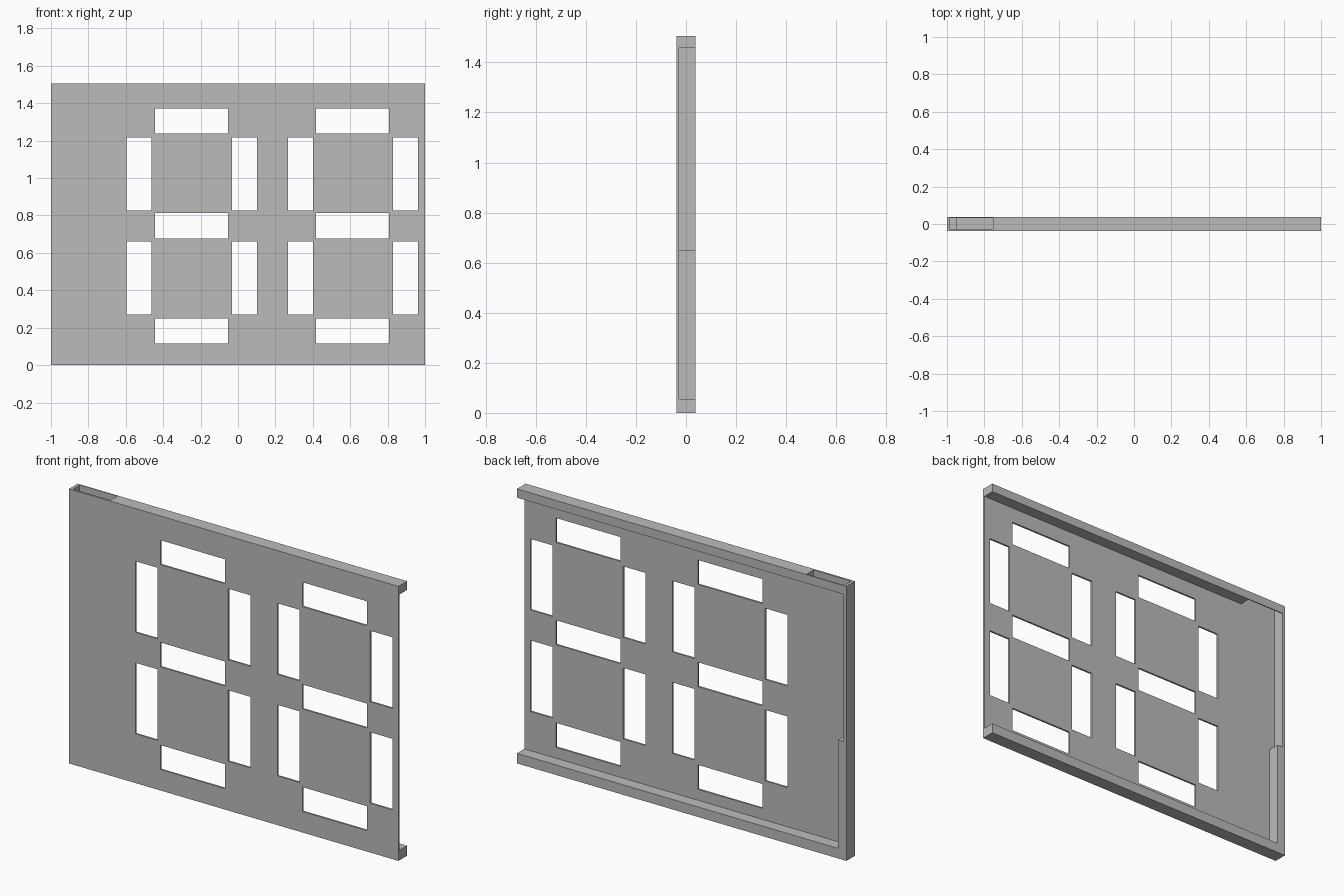
import bpy
import bmesh
from mathutils import Vector

cube = bpy.data.objects.get("Cube")
if cube:
    bpy.data.objects.remove(cube, do_unlink=True)

HEIGHT, HALF_DEPTH = 1.506, 0.0375
INNER_Y = -0.027          # back surface of the thin face plate
FLOOR, CEILING = 0.055, 1.458

# Single grey material
grey = bpy.data.materials.new("plain grey")
grey.use_nodes = True
colour = (0.5, 0.5, 0.5, 1)
grey.diffuse_color = colour
grey.node_tree.nodes["Principled BSDF"].inputs["Base Color"].default_value = colour


def box(name, xs, ys, zs):
    """Box spanning the given ranges."""
    low, high = (Vector(c) for c in zip(xs, ys, zs))
    bm = bmesh.new()
    bmesh.ops.create_cube(bm, size=1)
    bmesh.ops.scale(bm, vec=high - low, verts=bm.verts)
    bmesh.ops.translate(bm, vec=(low + high) / 2, verts=bm.verts)
    mesh = bpy.data.meshes.new(name)
    bm.to_mesh(mesh)
    bm.free()
    mesh.materials.append(grey)
    obj = bpy.data.objects.new(name, mesh)
    bpy.context.collection.objects.link(obj)
    return obj


def cut(target, xs, ys, zs):
    """Remove a box from the target."""
    cutter = box("cutter", xs, ys, zs)
    cutter.hide_render = True
    mod = target.modifiers.new("cut", 'BOOLEAN')
    mod.operation, mod.solver, mod.object = 'DIFFERENCE', 'EXACT', cutter
    bpy.context.view_layer.objects.active = target
    bpy.ops.object.modifier_apply(modifier=mod.name)
    bpy.data.objects.remove(cutter, do_unlink=True)


panel = box("display_panel", (-1, 1), (-HALF_DEPTH, HALF_DEPTH), (0, HEIGHT))

# Tray open at the back and at one end, with a thinner upper side wall
cut(panel, (-0.95, 1.1), (INNER_Y, 0.1), (FLOOR, CEILING))
cut(panel, (-0.983, -0.5), (INNER_Y, 0.1), (0.65, CEILING))

# Slot through the top rim
cut(panel, (-0.983, -0.755), (INNER_Y, 0.032), (1.4, 1.6))

# Two seven-segment digit windows
LONG, SHORT = 0.39, 0.134
for left in (-0.596, 0.266):
    for z in (0.115, 0.678, 1.239):
        cut(panel, (left + 0.152, left + 0.152 + LONG), (-0.1, 0), (z, z + SHORT))
    for x in (left, left + 0.563):
        for z in (0.27, 0.827):
            cut(panel, (x, x + SHORT), (-0.1, 0), (z, z + LONG))
